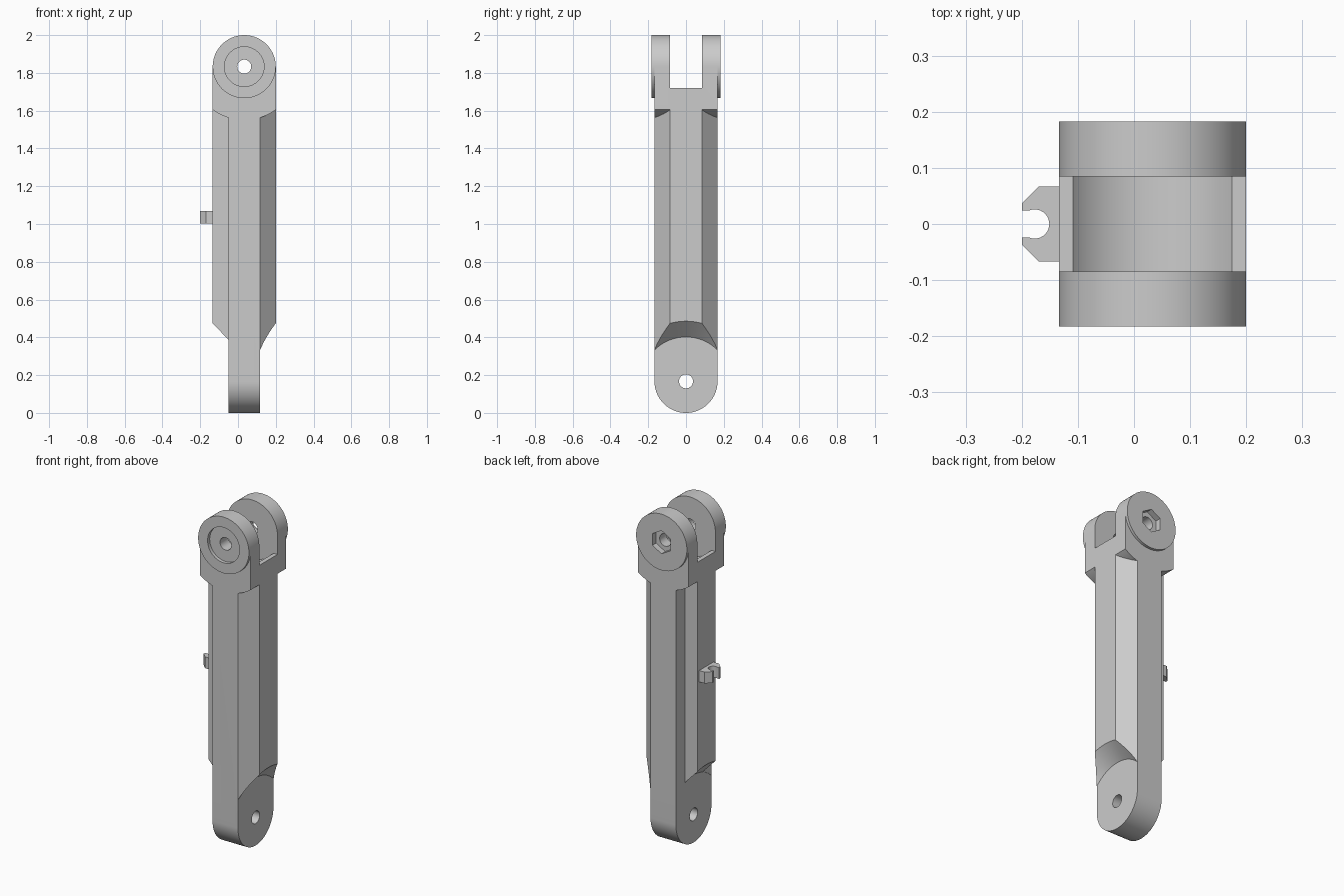
import bpy, bmesh
from math import sin, cos, radians, pi
from mathutils import Matrix, Vector

if "Cube" in bpy.data.objects:
    bpy.data.objects.remove(bpy.data.objects["Cube"])

CX = 0.033            # beam axis in x
R = 0.167             # half width of the beam
H = R / 2             # half width of tongue and slot
S = H + 0.001         # inner corner of the steps, just proud of the tongue
LOW, TOP = R, 2 - R   # heights of the two pivots
BORE = 0.037
FACE = 0.183          # outer face of the bosses

grey = bpy.data.materials.new("plain_grey")
grey.use_nodes = True
grey.diffuse_color = (0.6, 0.6, 0.6, 1)
grey.node_tree.nodes["Principled BSDF"].inputs["Base Color"].default_value = (0.6, 0.6, 0.6, 1)


def arc(cx, cy, r, a0, a1, n=48):
    angles = [radians(a0 + (a1 - a0) * i / n) for i in range(n + 1)]
    return [(cx + r * cos(a), cy + r * sin(a)) for a in angles]


def circle(cx, cy, r, n=64, start=0):
    return arc(cx, cy, r, start, start + 360, n)[:-1]


def finish(name, bm):
    bmesh.ops.recalc_face_normals(bm, faces=bm.faces)
    mesh = bpy.data.meshes.new(name)
    bm.to_mesh(mesh)
    bm.free()
    mesh.materials.append(grey)
    obj = bpy.data.objects.new(name, mesh)
    bpy.context.collection.objects.link(obj)
    return obj


def prism(name, outline, axis, lo, hi):
    """Extrude a 2D outline along the given axis."""
    place = {"x": lambda a, b, t: (t, a, b),
             "y": lambda a, b, t: (a, t, b),
             "z": lambda a, b, t: (a, b, t)}[axis]
    bm = bmesh.new()
    face = bm.faces.new([bm.verts.new(place(a, b, lo)) for a, b in outline])
    ext = bmesh.ops.extrude_face_region(bm, geom=[face])
    verts = [v for v in ext["geom"] if isinstance(v, bmesh.types.BMVert)]
    bmesh.ops.translate(bm, verts=verts, vec=Vector(place(0, 0, hi - lo)))
    return finish(name, bm)


def activate(obj):
    bpy.ops.object.select_all(action="DESELECT")
    obj.select_set(True)
    bpy.context.view_layer.objects.active = obj


def boolean(obj, cutter, op="DIFFERENCE", keep=False):
    mod = obj.modifiers.new("cut", "BOOLEAN")
    mod.operation, mod.solver, mod.object = op, "EXACT", cutter
    activate(obj)
    bpy.ops.object.modifier_apply(modifier=mod.name)
    if not keep:
        bpy.data.objects.remove(cutter)


# Beam: rounded bottom seen from the side, rounded top seen from the front
beam = prism("link_beam", arc(0, LOW, R, 180, 360) + [(R, 2.2), (-R, 2.2)], "x", -0.4, 0.4)
crown = prism("crown", arc(CX, TOP, R, 0, 180) + [(CX - R, -0.2), (CX + R, -0.2)], "y", -0.4, 0.4)
boolean(beam, crown, "INTERSECT")

# Flat tongue at the bottom with a conical run-out on each side
for s in (-1, 1):
    depth = 0.15
    bm = bmesh.new()
    bmesh.ops.create_cone(bm, cap_ends=True, segments=96, radius1=0.235,
                          radius2=0.235 + depth, depth=depth)
    bmesh.ops.transform(bm, verts=bm.verts,
                        matrix=Matrix.Translation((CX + s * (H + depth / 2), 0, LOW))
                        @ Matrix.Rotation(s * pi / 2, 4, "Y"))
    boolean(beam, finish("cone", bm))

# Corners of the shaft: square steps on one side, chamfers on the other,
# both ending at a round shoulder under the head
for s in (-1, 1):
    step = [(CX - S, s * H), (CX - S, s * 0.25), (CX - 0.25, s * 0.25), (CX - 0.25, s * H)]
    chamfer = [(CX + S - 0.05, s * (R + 0.05)), (CX + S + H + 0.05, s * (H - 0.05)),
               (CX + S + H + 0.05, s * (R + 0.05))]
    for outline in (step, chamfer):
        corner = prism("corner", outline, "z", 0.25, 1.7)
        boolean(corner, prism("shoulder", circle(CX, TOP, 0.283), "y", -0.4, 0.4))
        boolean(beam, corner)

# Fork slot with a round clearance in its floor
floor_z = 1.72
slot = [(-0.4, 2.2), (-0.4, floor_z)] + arc(CX, TOP, 0.181, 218.6, 321.4) + [(0.4, floor_z), (0.4, 2.2)]
boolean(beam, prism("slot", slot, "y", -0.085, 0.085))

# Round bosses on the outer faces of the fork
front_boss = prism("front_boss", circle(CX, TOP, R, 96), "y", -FACE, -R)
back_boss = prism("back_boss", circle(CX, TOP, R, 96), "y", R, FACE)

# Pivot bores, bolt head recess and nut recess
boolean(beam, prism("low_bore", circle(0, LOW, BORE), "x", -0.4, 0.4))
bore = prism("bore", circle(CX, TOP, BORE), "y", -0.4, 0.4)
head_recess = prism("head_recess", circle(CX, TOP, 0.105), "y", -0.3, -FACE + 0.02)
nut_recess = prism("nut_recess", circle(CX, TOP, 0.069, 6, 90), "y", FACE - 0.035, 0.3)
for obj, cutters in ((beam, (bore, head_recess, nut_recess)),
                     (front_boss, (bore, head_recess)), (back_boss, (bore, nut_recess))):
    for cutter in cutters:
        boolean(obj, cutter, keep=True)
for cutter in (bore, head_recess, nut_recess):
    bpy.data.objects.remove(cutter)

# Cable clip: small chamfered plate with an open round notch
clip_outline = ([(-0.12, -0.067), (-0.17, -0.067), (-0.2, -0.037), (-0.2, -0.024)]
                + arc(-0.177, 0, 0.026, -112, 112, 24)
                + [(-0.2, 0.024), (-0.2, 0.037), (-0.17, 0.067), (-0.12, 0.067)])
clip = prism("cable_clip", clip_outline, "z", 1.003, 1.07)

for obj in (beam, front_boss, back_boss, clip):
    activate(obj)
    bpy.ops.object.shade_smooth_by_angle(angle=radians(25))
